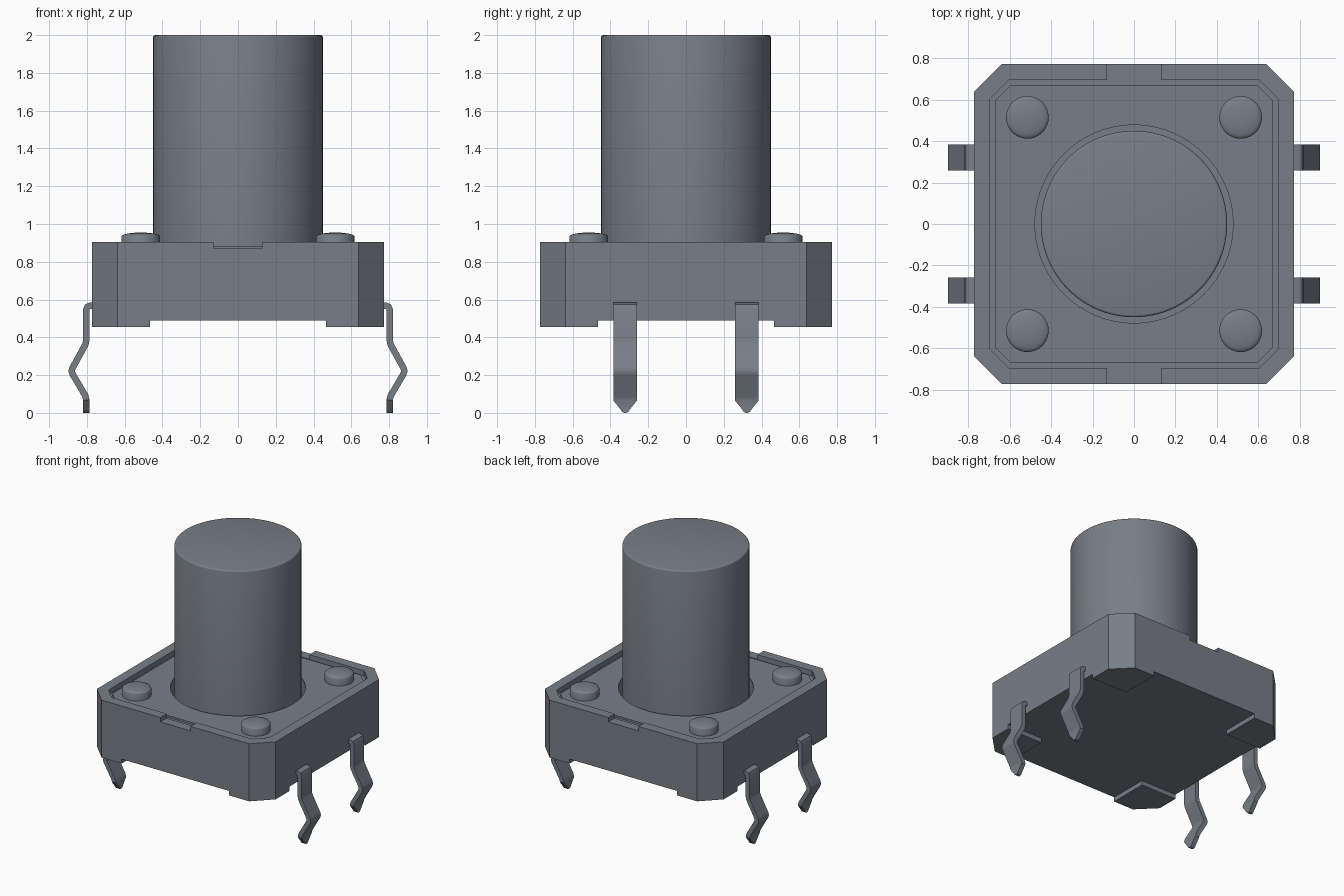
import bpy, bmesh, math
from mathutils import Vector

cube = bpy.data.objects.get("Cube")
if cube:
    bpy.data.objects.remove(cube, do_unlink=True)

# One grey material for everything
grey = bpy.data.materials.new("slate grey")
grey.use_nodes = True
COLOUR = (0.188, 0.212, 0.246, 1)
grey.diffuse_color = COLOUR
grey.node_tree.nodes["Principled BSDF"].inputs["Base Color"].default_value = COLOUR


def finish(bm, name, smooth=False):
    """Turn a bmesh into a coloured object."""
    bmesh.ops.recalc_face_normals(bm, faces=bm.faces)
    mesh = bpy.data.meshes.new(name)
    bm.to_mesh(mesh)
    bm.free()
    mesh.materials.append(grey)
    obj = bpy.data.objects.new(name, mesh)
    bpy.context.collection.objects.link(obj)
    if smooth:
        bpy.ops.object.select_all(action="DESELECT")
        obj.select_set(True)
        bpy.context.view_layer.objects.active = obj
        bpy.ops.object.shade_smooth_by_angle(angle=math.radians(35))
    return obj


def prism(name, outline, z0, z1):
    """Extrude a flat outline from z0 up to z1."""
    bm = bmesh.new()
    face = bm.faces.new([bm.verts.new((x, y, z0)) for x, y in outline])
    top = bmesh.ops.extrude_face_region(bm, geom=[face])["geom"]
    verts = [v for v in top if isinstance(v, bmesh.types.BMVert)]
    bmesh.ops.translate(bm, verts=verts, vec=(0, 0, z1 - z0))
    return finish(bm, name)


def octagon(h, c):
    """Square of half-size h with corners cut by c."""
    k = h - c
    return [(h, -k), (h, k), (k, h), (-k, h), (-h, k), (-h, -k), (-k, -h), (k, -h)]


def rect(x0, x1, y0, y1):
    return [(x0, y0), (x1, y0), (x1, y1), (x0, y1)]


def circle(r, n=96):
    return [(r * math.cos(2 * math.pi * i / n), r * math.sin(2 * math.pi * i / n)) for i in range(n)]


def cut(obj, outline, z0, z1):
    """Subtract a prism from an object."""
    cutter = prism("cutter", outline, z0, z1)
    cutter.hide_render = True
    mod = obj.modifiers.new("cut", "BOOLEAN")
    mod.operation, mod.solver, mod.object = "DIFFERENCE", "EXACT", cutter
    bpy.context.view_layer.objects.active = obj
    bpy.ops.object.modifier_apply(modifier=mod.name)
    bpy.data.objects.remove(cutter, do_unlink=True)


def lathe(name, profile, centre=(0, 0), steps=96):
    """Spin an (r, z) profile around a vertical axis."""
    bm = bmesh.new()
    verts = [bm.verts.new((r, 0, z)) for r, z in profile]
    edges = [bm.edges.new(pair) for pair in zip(verts, verts[1:])]
    bmesh.ops.spin(bm, geom=verts + edges, cent=(0, 0, 0), axis=(0, 0, 1),
                   angle=2 * math.pi, steps=steps, use_duplicate=False)
    bmesh.ops.remove_doubles(bm, verts=bm.verts, dist=1e-4)
    bmesh.ops.translate(bm, verts=bm.verts, vec=(*centre, 0))
    return finish(bm, name, smooth=True)


# Housing: chamfered block with a rim, edge notches, plunger well and corner feet
HALF, FOOT = 0.773, 0.465
housing = prism("housing", octagon(HALF, 0.135), 0.455, 0.905)
cut(housing, octagon(0.695, 0.09), 0.865, 1.0)
for s in (-1, 1):
    y0, y1 = sorted((s * 0.6, s * 0.9))
    cut(housing, rect(-0.13, 0.13, y0, y1), 0.87, 1.1)
cut(housing, circle(0.478), 0.75, 1.2)
cut(housing, rect(-FOOT, FOOT, -1, 1), 0.3, 0.49)
cut(housing, rect(-1.1, 1.1, -FOOT, FOOT), 0.25, 0.49)

# Cover plate inside the rim
plate = prism("cover_plate", octagon(0.67, 0.075), 0.86, 0.88)
cut(plate, circle(0.478), 0.7, 1.1)

# Plunger with a softly rounded top edge
EDGE = 0.012
arc = [(0.45 - EDGE + EDGE * math.cos(a), 2 - EDGE + EDGE * math.sin(a))
       for a in (math.radians(d) for d in range(0, 91, 30))]
lathe("plunger", [(0, 0.74), (0.45, 0.74)] + arc + [(0, 2.0)])

# Domed rivets in the corners
dome = [(0.103 * math.cos(a), 0.933 + 0.022 * math.sin(a))
        for a in (math.radians(d) for d in range(0, 91, 15))]
for sx, side in ((1, "left"), (-1, "right")):
    for sy, end in ((-1, "front"), (1, "back")):
        lathe(f"rivet_{end}_{side}", [(0.103, 0.865)] + dome, (sx * 0.515, sy * 0.515), 40)

# Bent legs: centre line as (x, z, half width), ending in a pointed tip
LEG_PATH = [
    (0.74, 0.567, 0.063), (0.783, 0.567, 0.063), (0.797, 0.561, 0.063),
    (0.803, 0.547, 0.063), (0.803, 0.385, 0.063), (0.809, 0.360, 0.063),
    (0.876, 0.238, 0.063), (0.881, 0.222, 0.063), (0.876, 0.206, 0.063),
    (0.809, 0.092, 0.063), (0.803, 0.068, 0.063), (0.803, 0.020, 0.026),
    (0.803, 0.005, 0.016), (0.803, 0.0, 0.006)]
THICK = 0.034


def leg(name, sx, yc):
    bm = bmesh.new()
    pts = [Vector((x, z)) for x, z, _ in LEG_PATH]
    rings = []
    for i, p in enumerate(pts):
        before = (p - pts[i - 1]).normalized() if i else (pts[1] - p).normalized()
        after = (pts[i + 1] - p).normalized() if i < len(pts) - 1 else before
        t = (before + after).normalized()
        n = Vector((-t.y, t.x)) * (THICK / 2 / max(t.dot(before), 0.5))
        w = LEG_PATH[i][2]
        rings.append([bm.verts.new((sx * (p.x + a * n.x), yc + b * w, p.y + a * n.y))
                      for a, b in ((1, 1), (1, -1), (-1, -1), (-1, 1))])
    for r0, r1 in zip(rings, rings[1:]):
        for j in range(4):
            k = (j + 1) % 4
            bm.faces.new((r0[j], r0[k], r1[k], r1[j]))
    bm.faces.new(rings[0])
    bm.faces.new(rings[-1])
    return finish(bm, name, smooth=True)


for sx, side in ((1, "left"), (-1, "right")):
    for sy, end in ((-1, "front"), (1, "back")):
        leg(f"leg_{end}_{side}", sx, sy * 0.322)
